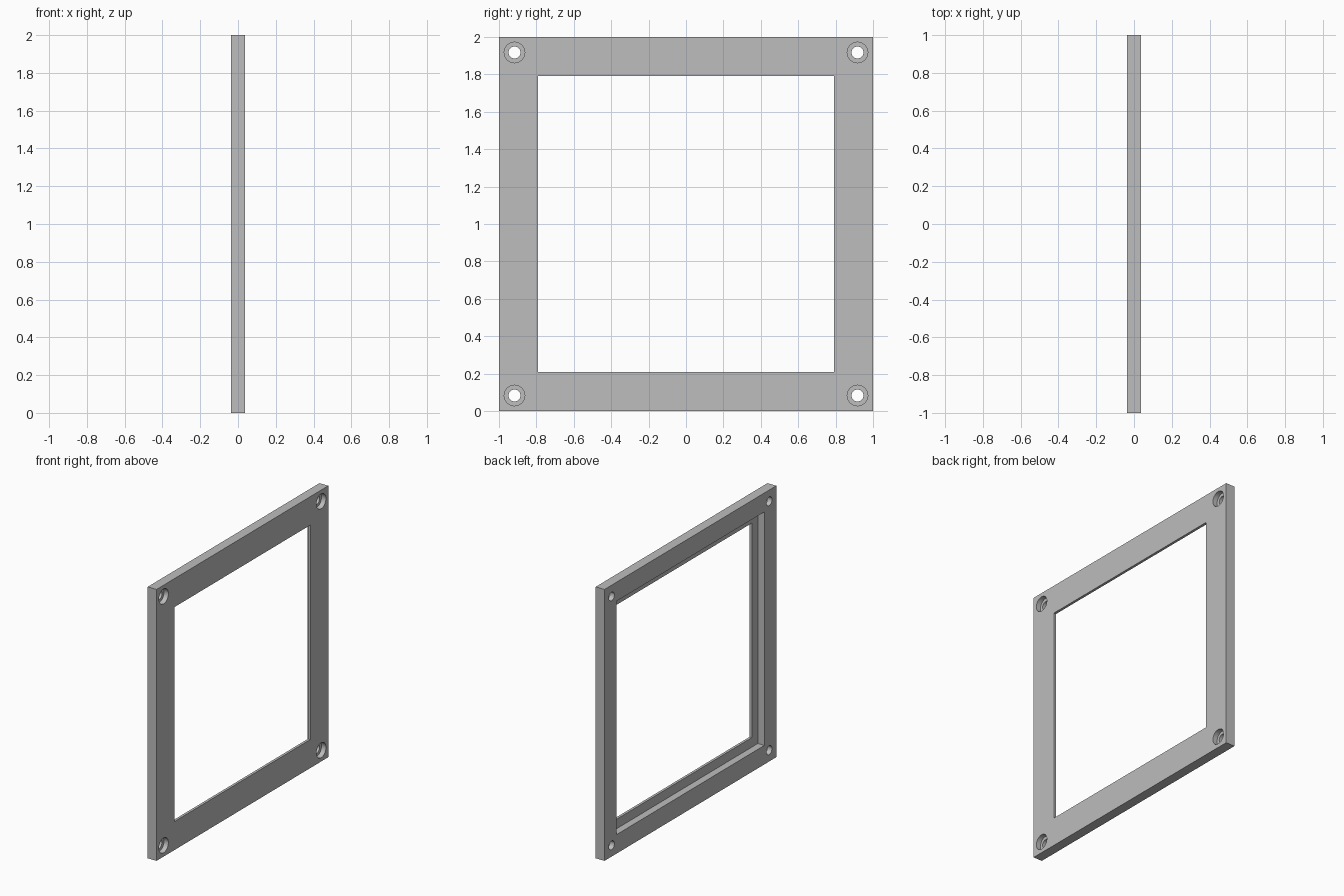
import bpy
from math import pi

if "Cube" in bpy.data.objects:
    bpy.data.objects.remove(bpy.data.objects["Cube"], do_unlink=True)

HALF = 0.036          # half the plate thickness
LIP = 0.019           # thickness of the lip around the opening
OVER = 0.05           # how far cutters reach past the plate
SINK = 0.036          # depth of the screw head pockets

grey = bpy.data.materials.new("plain_grey")
grey.use_nodes = True
colour = (0.51, 0.51, 0.51, 1)
grey.diffuse_color = colour
grey.node_tree.nodes["Principled BSDF"].inputs["Base Color"].default_value = colour


def box(name, x0, x1, half):
    """Square slab centred on the plate, from x0 to x1."""
    bpy.ops.mesh.primitive_cube_add(size=1, location=((x0 + x1) / 2, 0, 1))
    ob = bpy.context.object
    ob.name = name
    ob.scale = (x1 - x0, 2 * half, 2 * half)
    bpy.ops.object.transform_apply(location=False, rotation=False, scale=True)
    ob.data.materials.append(grey)
    return ob


def rod(name, x0, x1, radius, y, z):
    """Round cutter lying along x."""
    bpy.ops.mesh.primitive_cylinder_add(
        vertices=48, radius=radius, depth=x1 - x0,
        location=((x0 + x1) / 2, y, z), rotation=(0, pi / 2, 0))
    ob = bpy.context.object
    ob.name = name
    ob.data.materials.append(grey)
    return ob


def cut(target, cutter):
    cutter.hide_render = True
    mod = target.modifiers.new("cut", "BOOLEAN")
    mod.operation = "DIFFERENCE"
    mod.solver = "EXACT"
    mod.object = cutter
    bpy.context.view_layer.objects.active = target
    bpy.ops.object.modifier_apply(modifier=mod.name)
    bpy.data.objects.remove(cutter, do_unlink=True)


# Square plate
frame = box("panel_frame", -HALF, HALF, 1)

# Opening, and the wider recess behind its lip
cut(frame, box("opening_cutter", -HALF - OVER, HALF + OVER, 0.79))
cut(frame, box("recess_cutter", -HALF - OVER, HALF - LIP, 0.86))

# Screw holes with round head pockets in each corner
for y in (-0.917, 0.917):
    for z in (1 - 0.917, 1 + 0.917):
        cut(frame, rod("hole_cutter", -HALF - OVER, HALF + OVER, 0.032, y, z))
        cut(frame, rod("pocket_cutter", HALF - SINK, HALF + OVER, 0.055, y, z))

# Smooth hole walls, sharp edges elsewhere
bpy.ops.object.select_all(action="DESELECT")
frame.select_set(True)
bpy.context.view_layer.objects.active = frame
bpy.ops.object.shade_smooth_by_angle(angle=pi / 6)
